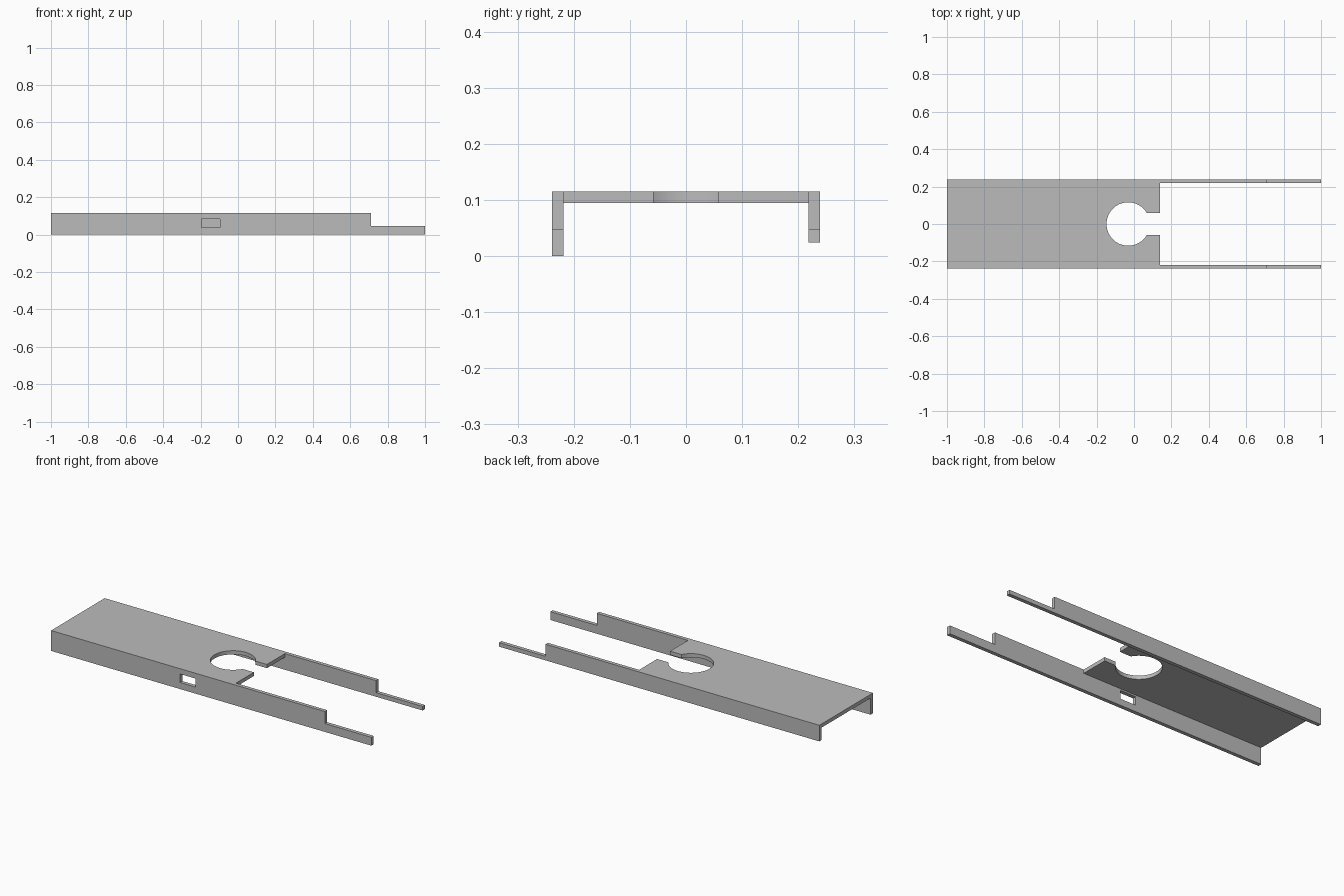
import bpy, bmesh, math
from mathutils import Matrix, Vector

cube = bpy.data.objects.get("Cube")
if cube:
    bpy.data.objects.remove(cube, do_unlink=True)

# Main dimensions
HALF_WIDTH = 0.239
THICK = 0.021
TOP = 0.115
STEP_X, STEP_Z = 0.71, 0.047

grey = bpy.data.materials.new("plain grey")
grey.use_nodes = True
colour = (0.5, 0.5, 0.5, 1)
grey.diffuse_color = colour
grey.node_tree.nodes["Principled BSDF"].inputs["Base Color"].default_value = colour


def rectangle(x0, x1, z0, z1):
    return [(x0, z0), (x1, z0), (x1, z1), (x0, z1)]


def sheet(name, loops, depth, matrix):
    """Fill an outline (later loops are holes), extrude it and place it."""
    bm = bmesh.new()
    edges = []
    for loop in loops:
        verts = [bm.verts.new((u, v, 0)) for u, v in loop]
        edges += [bm.edges.new((a, b)) for a, b in zip(verts, verts[1:] + verts[:1])]
    bmesh.ops.triangle_fill(bm, edges=edges, use_beauty=True, normal=Vector((0, 0, 1)))
    grown = bmesh.ops.extrude_face_region(bm, geom=bm.faces[:], use_keep_orig=True)
    moved = [g for g in grown["geom"] if isinstance(g, bmesh.types.BMVert)]
    bmesh.ops.translate(bm, verts=moved, vec=(0, 0, depth))
    bmesh.ops.transform(bm, matrix=matrix, verts=bm.verts[:])
    bmesh.ops.recalc_face_normals(bm, faces=bm.faces[:])
    mesh = bpy.data.meshes.new(name)
    bm.to_mesh(mesh)
    bm.free()
    mesh.materials.append(grey)
    obj = bpy.data.objects.new(name, mesh)
    bpy.context.collection.objects.link(obj)
    return obj


# Top plate with a round opening that runs out through a slot
inner = HALF_WIDTH - THICK
end_x, hole_x, radius = 0.14, -0.031, 0.116
steps = 60
arc = []
for i in range(steps + 1):
    a = math.radians(30 + 300 * i / steps)
    arc.append((hole_x + radius * math.cos(a), radius * math.sin(a)))
slot = arc[0][1]
outline = [(end_x, slot)] + arc + [(end_x, -slot), (end_x, -inner),
                                   (-1, -inner), (-1, inner), (end_x, inner)]
plate = sheet("top_plate", [outline], THICK, Matrix.Translation((0, 0, TOP - THICK)))
bpy.ops.object.select_all(action="DESELECT")
plate.select_set(True)
bpy.context.view_layer.objects.active = plate
bpy.ops.object.shade_smooth_by_angle(angle=math.radians(25))


# Stepped side walls; the front one is deeper and has a small window
def wall(name, bottom, outer_y, holes):
    side = [(-1, bottom), (1, bottom), (1, STEP_Z), (STEP_X, STEP_Z),
            (STEP_X, TOP), (-1, TOP)]
    place = Matrix.Translation((0, outer_y, 0)) @ Matrix.Rotation(math.pi / 2, 4, "X")
    return sheet(name, [side] + holes, THICK, place)


window = rectangle(-0.194, -0.097, 0.037, 0.085)
wall("front_wall", 0, -inner, [window])
wall("back_wall", 0.024, HALF_WIDTH, [])
